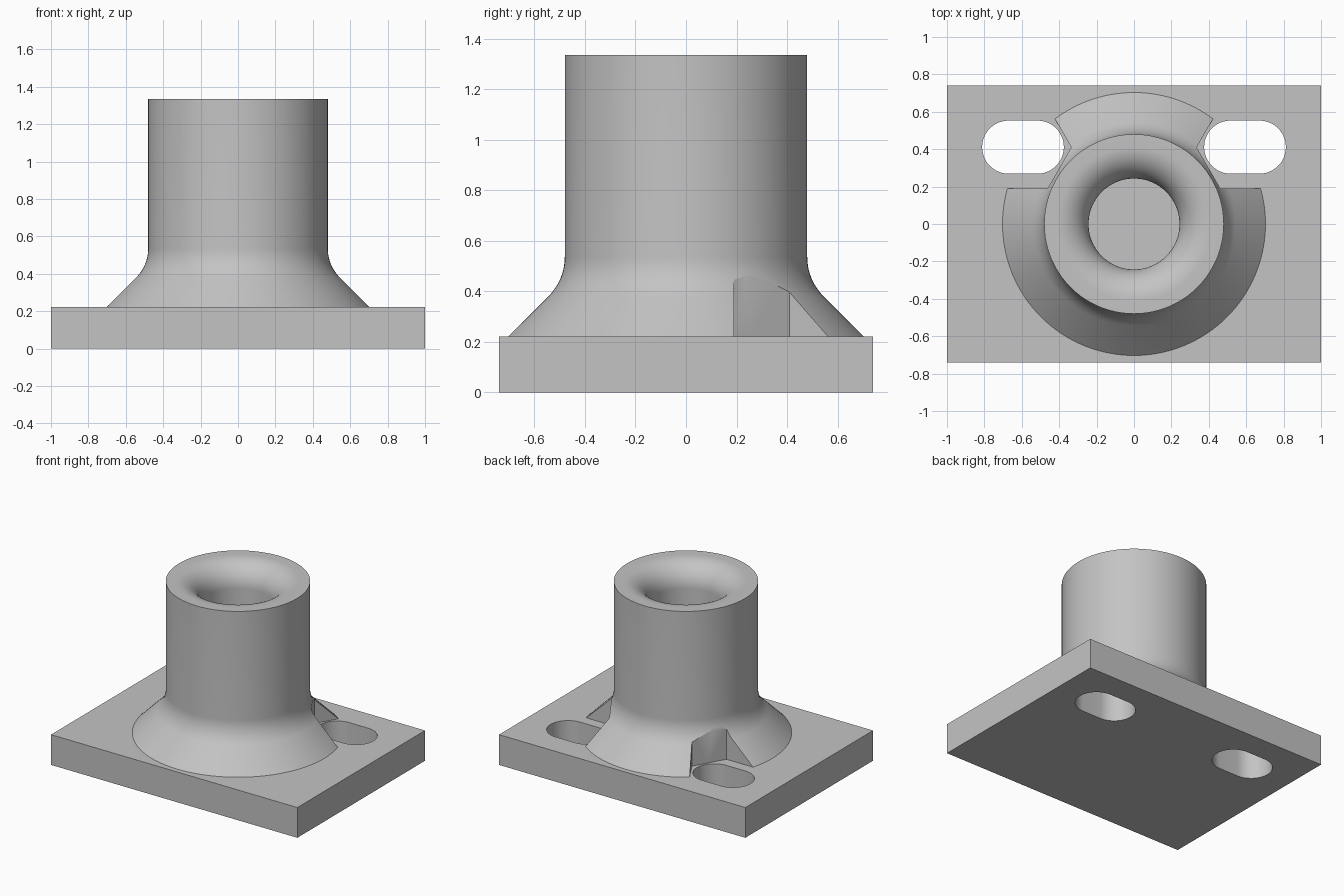
import bpy, bmesh, math

if "Cube" in bpy.data.objects:
    bpy.data.objects.remove(bpy.data.objects["Cube"])

PLATE_TOP, TOP = 0.222, 1.335
BARREL_R, BORE_R, LIP, SKIRT_R = 0.48, 0.243, 0.17, 0.703
FILLET = 0.22

grey = bpy.data.materials.new("grey")
grey.diffuse_color = (0.55, 0.55, 0.55, 1)
grey.use_nodes = True
grey.node_tree.nodes["Principled BSDF"].inputs["Base Color"].default_value = grey.diffuse_color


def make_object(name, bm):
    bmesh.ops.recalc_face_normals(bm, faces=bm.faces)
    mesh = bpy.data.meshes.new(name)
    bm.to_mesh(mesh)
    bm.free()
    mesh.materials.append(grey)
    obj = bpy.data.objects.new(name, mesh)
    bpy.context.collection.objects.link(obj)
    return obj


def prism(name, outline, z0, z1):
    bm = bmesh.new()
    face = bm.faces.new([bm.verts.new((x, y, z0)) for x, y in outline])
    ext = bmesh.ops.extrude_face_region(bm, geom=[face])
    verts = [v for v in ext["geom"] if isinstance(v, bmesh.types.BMVert)]
    bmesh.ops.translate(bm, verts=verts, vec=(0, 0, z1 - z0))
    return make_object(name, bm)


def revolve(name, profile, steps=128):
    bm = bmesh.new()
    rings = []
    for i in range(steps):
        a = 2 * math.pi * i / steps
        rings.append([bm.verts.new((r * math.cos(a), r * math.sin(a), z)) for r, z in profile])
    n = len(profile)
    for i in range(steps):
        a, b = rings[i], rings[(i + 1) % steps]
        for j in range(n):
            k = (j + 1) % n
            bm.faces.new((a[j], b[j], b[k], a[k]))
    return make_object(name, bm)


def arc(cx, cy, r, start, end, steps):
    return [(cx + r * math.cos(math.radians(start + (end - start) * i / steps)),
             cy + r * math.sin(math.radians(start + (end - start) * i / steps)))
            for i in range(steps + 1)]


def cut(obj, cutter):
    mod = obj.modifiers.new("cut", "BOOLEAN")
    mod.operation, mod.solver, mod.object = "DIFFERENCE", "EXACT", cutter
    bpy.context.view_layer.objects.active = obj
    bpy.ops.object.modifier_apply(modifier=mod.name)
    bpy.data.objects.remove(cutter)


def smooth(obj):
    bpy.ops.object.select_all(action="DESELECT")
    obj.select_set(True)
    bpy.context.view_layer.objects.active = obj
    bpy.ops.object.shade_smooth_by_angle(angle=math.radians(25))


# Base plate
plate = prism("base_plate", [(-1, -0.74), (1, -0.74), (1, 0.74), (-1, 0.74)], 0, PLATE_TOP)

# Barrel with flared foot and rounded bore mouth
joint_z = PLATE_TOP + SKIRT_R - BARREL_R
fillet_z = joint_z + FILLET * math.tan(math.radians(22.5))
profile = [(BORE_R, PLATE_TOP), (SKIRT_R, PLATE_TOP)]
profile += arc(BARREL_R + FILLET, fillet_z, FILLET, 225, 180, 10)
profile += [(BARREL_R, TOP)]
profile += arc(BORE_R + LIP, TOP - LIP, LIP, 90, 180, 16)
barrel = revolve("flared_barrel", profile)

# Bolt slots in the plate and hexagonal clearance pockets in the foot
slot = arc(0.67, 0.411, 0.142, -90, 90, 24) + arc(0.517, 0.411, 0.142, 90, 270, 24)
pocket = [(0.335, 0.41), (0.462, 0.19), (1.1, 0.19), (1.1, 0.63), (0.462, 0.63)]
for side in (-1, 1):
    cut(plate, prism("slot_cutter", [(side * x, y) for x, y in slot], -0.1, 0.4))
    cut(barrel, prism("pocket_cutter", [(side * x, y) for x, y in pocket], 0.1, 0.8))

smooth(plate)
smooth(barrel)
